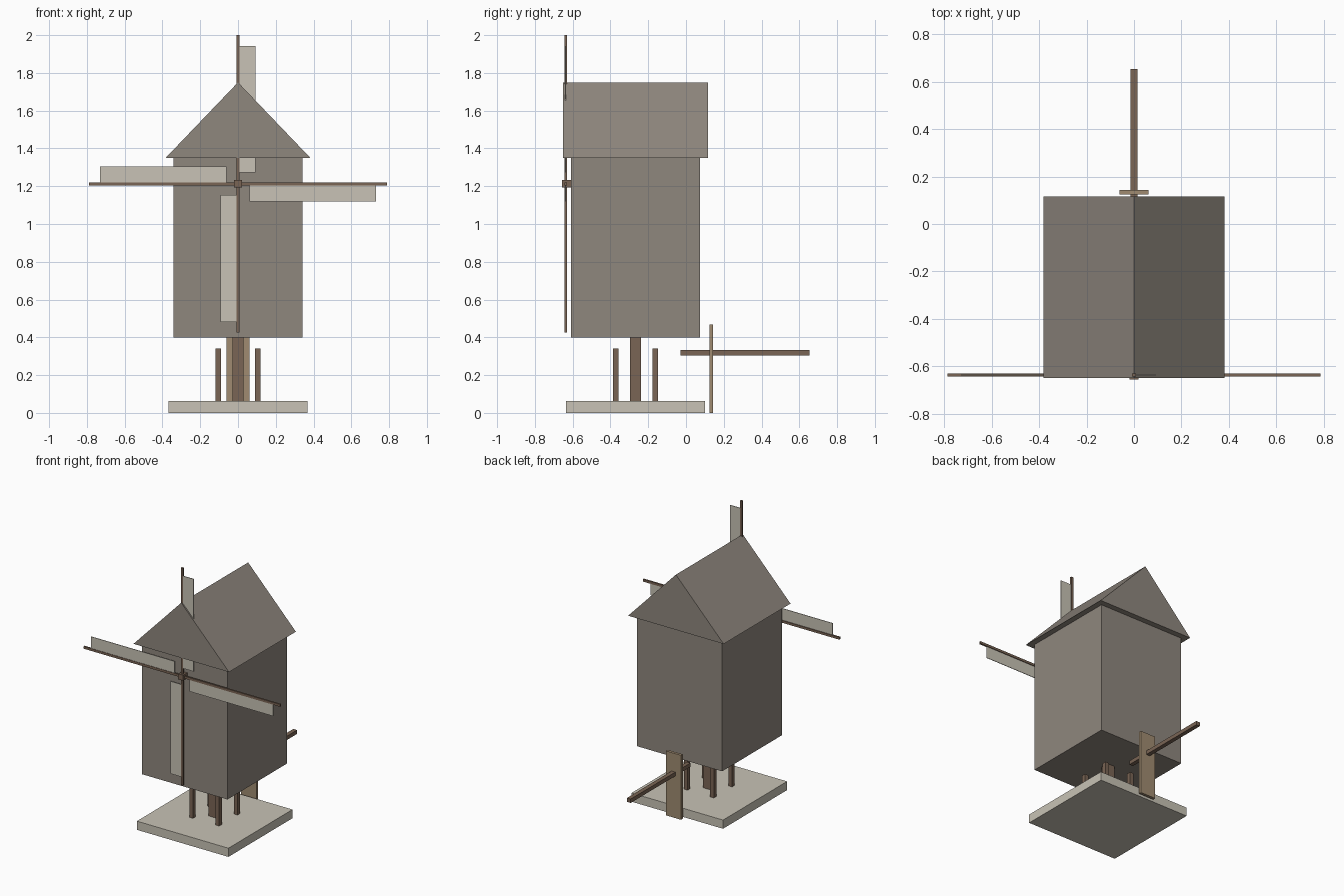
import bpy, bmesh
from mathutils import Matrix, Vector

if "Cube" in bpy.data.objects:
    bpy.data.objects.remove(bpy.data.objects["Cube"])


def material(name, rgb):
    m = bpy.data.materials.new(name)
    m.diffuse_color = (*rgb, 1)
    m.use_nodes = True
    m.node_tree.nodes["Principled BSDF"].inputs["Base Color"].default_value = m.diffuse_color
    return m


GREY = material("weathered grey", (0.275, 0.242, 0.208))
PALE = material("pale stone and canvas", (0.58, 0.545, 0.465))
DARK = material("dark wood", (0.195, 0.13, 0.09))
TAN = material("light wood", (0.35, 0.26, 0.165))


def finish(name, bm, mat):
    bmesh.ops.recalc_face_normals(bm, faces=bm.faces)
    mesh = bpy.data.meshes.new(name)
    bm.to_mesh(mesh)
    bm.free()
    mesh.materials.append(mat)
    ob = bpy.data.objects.new(name, mesh)
    bpy.context.collection.objects.link(ob)
    return ob


def box(name, mat, x, y, z, turn=None):
    """Box between (min, max) pairs, optionally moved by a matrix."""
    bm = bmesh.new()
    bmesh.ops.create_cube(bm, size=1)
    for v in bm.verts:
        v.co = Vector([(a + b) / 2 + c * (b - a) for c, (a, b) in zip(v.co, (x, y, z))])
    if turn:
        bm.transform(turn)
    return finish(name, bm, mat)


CY = -0.267   # centre of the mill body along y
HUB_Z = 1.2125

# Base slab and supports
box("base_slab", PALE, (-0.367, 0.367), (CY - 0.367, CY + 0.367), (0, 0.063))
box("centre_post", DARK, (-0.03, 0.03), (CY - 0.03, CY + 0.03), (0.001, 0.42))
for sx in (-1, 1):
    for sy in (-1, 1):
        px, py = sx * 0.105, CY + sy * 0.105
        box("support_post", DARK, (px - 0.015, px + 0.015), (py - 0.015, py + 0.015), (0.05, 0.34))

# Mill body
box("mill_body", GREY, (-0.342, 0.342), (CY - 0.342, CY + 0.342), (0.40, 1.35))

# Gabled roof: triangle extruded along y
bm = bmesh.new()
gable = bm.faces.new([bm.verts.new((x, CY - 0.383, z)) for x, z in ((-0.383, 1.35), (0.383, 1.35), (0, 1.75))])
ext = bmesh.ops.extrude_face_region(bm, geom=[gable], use_keep_orig=True)
bmesh.ops.translate(bm, vec=(0, 0.766, 0), verts=[v for v in ext["geom"] if isinstance(v, bmesh.types.BMVert)])
finish("roof", bm, GREY)

# Tail pole and its board
box("tail_pole", DARK, (-0.015, 0.015), (-0.03, 0.655), (0.305, 0.333))
box("tail_board", TAN, (-0.061, 0.061), (0.124, 0.144), (0, 0.467))

# Sails: four arms turned around the hub
box("sail_hub", DARK, (-0.02, 0.02), (-0.657, -0.60), (HUB_Z - 0.02, HUB_Z + 0.02))
for i in range(4):
    turn = Matrix.Translation((0, 0, HUB_Z)) @ Matrix.Rotation(i * 1.5707963, 4, 'Y')
    box("sail_arm", DARK, (-0.0085, 0.0085), (-0.643, -0.631), (0, 0.7875), turn)
    box("sail_cloth", PALE, (0.0075, 0.093), (-0.640, -0.636), (0.06, 0.73), turn)
